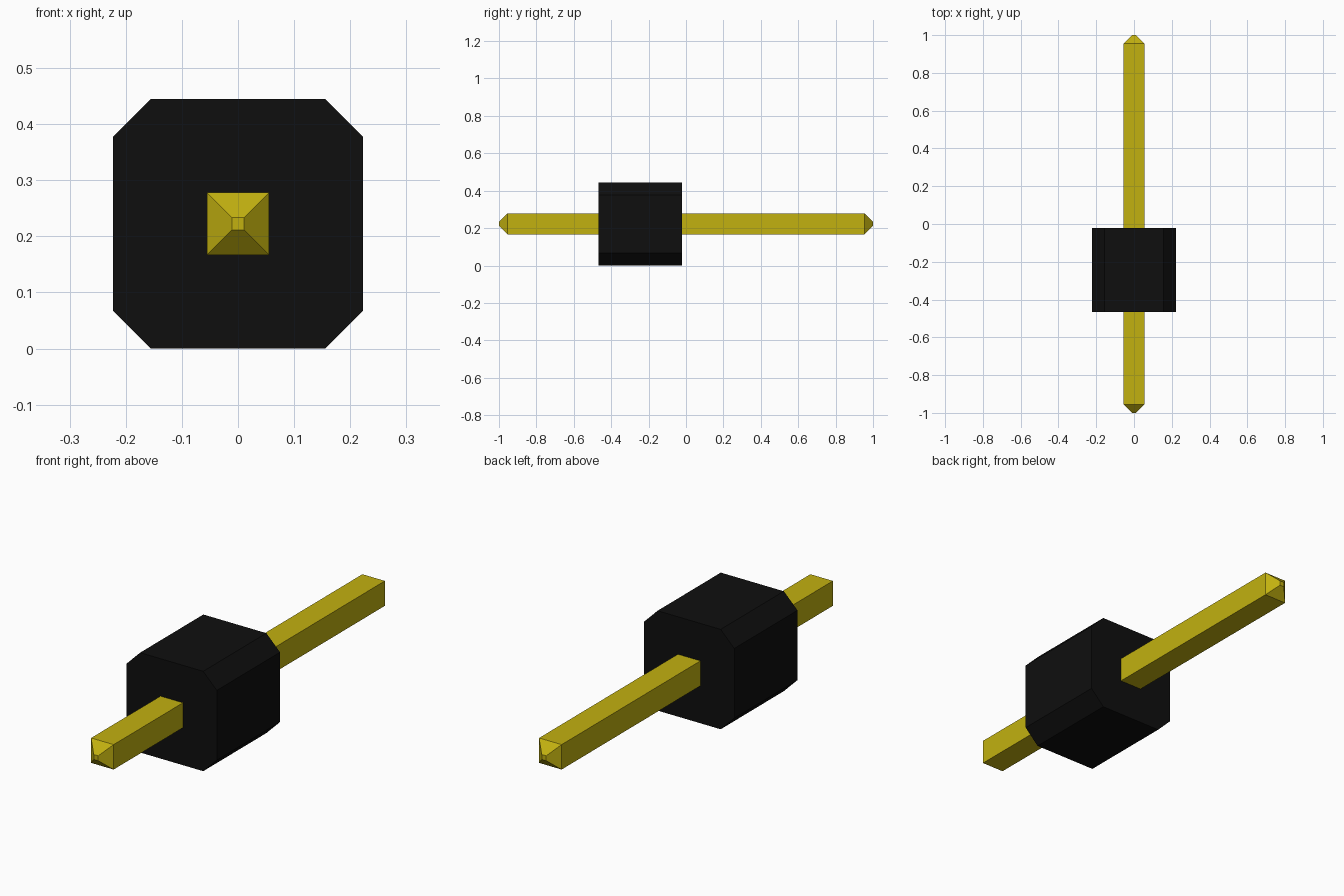
import bpy

cube = bpy.data.objects.get("Cube")
if cube:
    bpy.data.objects.remove(cube, do_unlink=True)

CENTRE_Z = 0.2225


def material(name, rgb, roughness):
    mat = bpy.data.materials.new(name)
    mat.use_nodes = True
    colour = (*rgb, 1.0)
    mat.diffuse_color = colour
    bsdf = mat.node_tree.nodes["Principled BSDF"]
    bsdf.inputs["Base Color"].default_value = colour
    bsdf.inputs["Roughness"].default_value = roughness
    return mat


def chamfered_square(half, cut):
    """Outline of a square with its corners cut off, in x and z."""
    inner = half - cut
    return [(inner, -half), (half, -inner), (half, inner), (inner, half),
            (-inner, half), (-half, inner), (-half, -inner), (-inner, -half)]


def square(half):
    return [(half, -half), (half, half), (-half, half), (-half, -half)]


def loft(name, sections, mat):
    """Join matching x-z outlines along y, front to back, and cap both ends."""
    n = len(sections[0][1])
    verts = [(x, y, z + CENTRE_Z) for y, outline in sections for x, z in outline]
    faces = [tuple(range(n))]
    for s in range(len(sections) - 1):
        a, b = s * n, (s + 1) * n
        for i in range(n):
            j = (i + 1) % n
            faces.append((a + j, a + i, b + i, b + j))
    faces.append(tuple(reversed(range(len(verts) - n, len(verts)))))
    mesh = bpy.data.meshes.new(name)
    mesh.from_pydata(verts, [], faces)
    mesh.materials.append(mat)
    obj = bpy.data.objects.new(name, mesh)
    bpy.context.collection.objects.link(obj)
    return obj


black = material("black plastic", (0.0045, 0.0045, 0.0045), 0.6)
gold = material("gold metal", (0.54, 0.44, 0.005), 0.5)

# Housing block with chamfered long edges
body = chamfered_square(0.2225, 0.067)
loft("housing", [(-0.467, body), (-0.022, body)], black)

# Square pin through the housing, tapered to a small flat at each end
shaft, tip = square(0.0555), square(0.011)
loft("pin", [(-1.0, tip), (-0.955, shaft), (0.955, shaft), (1.0, tip)], gold)
